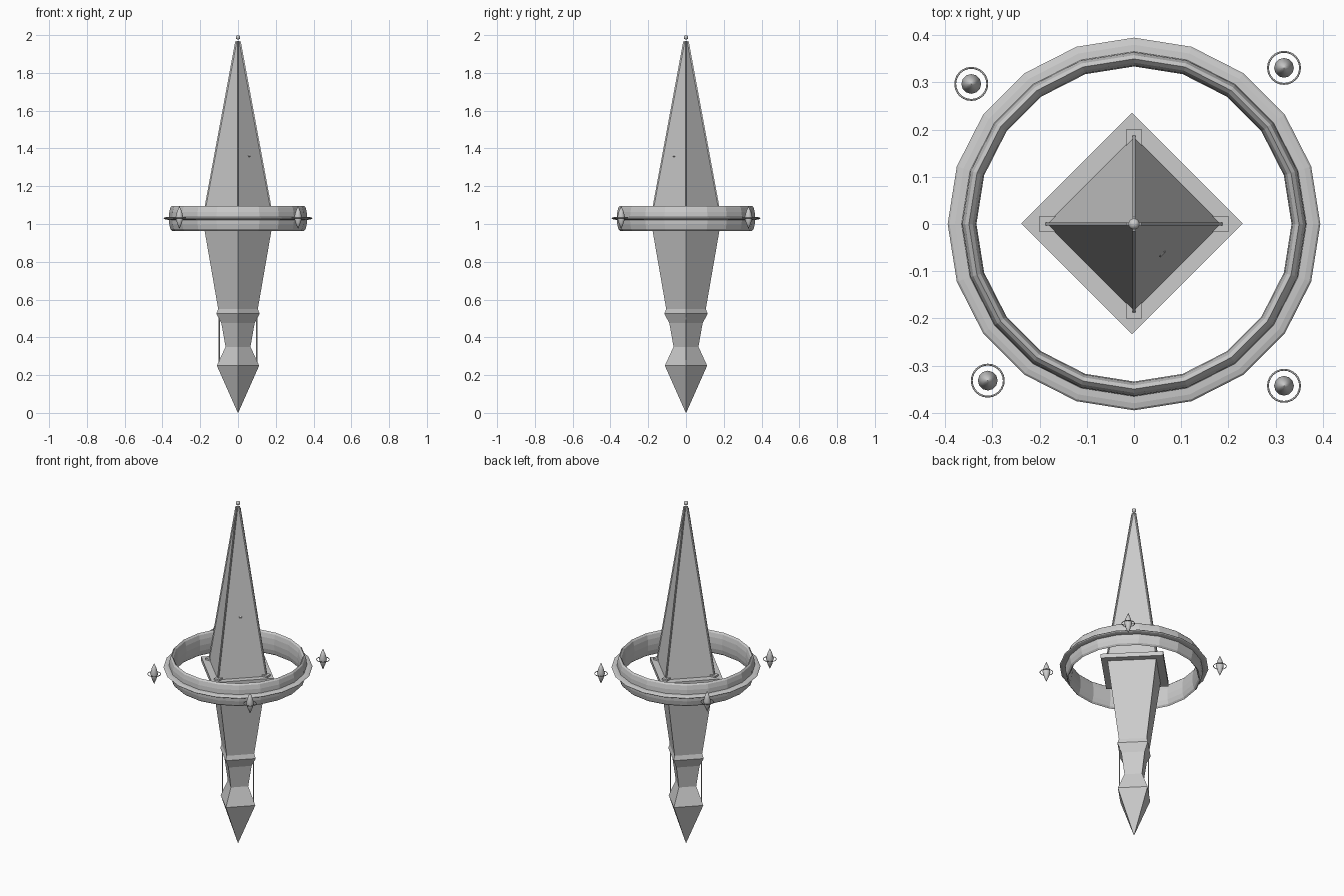
import bpy, bmesh, math
from mathutils import Vector

if "Cube" in bpy.data.objects:
    bpy.data.objects.remove(bpy.data.objects["Cube"])


def new_object(name, bm, smooth=False):
    bmesh.ops.recalc_face_normals(bm, faces=bm.faces[:])
    for f in bm.faces:
        f.smooth = smooth
    me = bpy.data.meshes.new(name)
    bm.to_mesh(me)
    bm.free()
    ob = bpy.data.objects.new(name, me)
    bpy.context.collection.objects.link(ob)
    return ob


def lathe(name, profile, sides, loc=(0, 0, 0), closed=False, smooth=False):
    """Spin (radius, z) points; first corner lies on +x."""
    bm = bmesh.new()
    rings = []
    for r, z in profile:
        rings.append([bm.verts.new((r * math.cos(math.tau * i / sides),
                                    r * math.sin(math.tau * i / sides), z))
                      for i in range(sides)])
    pairs = list(zip(rings, rings[1:]))
    if closed:
        pairs.append((rings[-1], rings[0]))
    for a, b in pairs:
        for i in range(sides):
            j = (i + 1) % sides
            bm.faces.new((a[i], a[j], b[j], b[i]))
    if not closed:
        bm.faces.new(rings[0])
        bm.faces.new(rings[-1])
    bmesh.ops.remove_doubles(bm, verts=bm.verts[:], dist=1e-5)
    ob = new_object(name, bm, smooth)
    ob.location = loc
    return ob


def ring(name, major, minor, half_height, sides, section, loc, smooth=False):
    pts = [(major + minor * math.cos(math.tau * k / section),
            half_height * math.sin(math.tau * k / section)) for k in range(section)]
    return lathe(name, pts, sides, loc, closed=True, smooth=smooth)


def box(name, center, size, angle=0):
    bm = bmesh.new()
    bmesh.ops.create_cube(bm, size=1)
    for v in bm.verts:
        v.co = Vector(v.co[i] * size[i] + center[i] for i in range(3))
    ob = new_object(name, bm)
    ob.rotation_euler.z = angle
    return ob


def strip(name, r0, z0, r1, z1, angle, w=0.003, out=0.004):
    """Thin rib following one corner of the spire."""
    bm = bmesh.new()
    a, b = [[bm.verts.new((r + dx, y, z)) for dx, y in
             ((-0.012, -w), (out, -w), (out, w), (-0.012, w))]
            for r, z in ((r0, z0), (r1, z1))]
    for i in range(4):
        j = (i + 1) % 4
        bm.faces.new((a[i], a[j], b[j], b[i]))
    bm.faces.new(a)
    bm.faces.new(b)
    new_object(name, bm).rotation_euler.z = angle


# Square-section spire, lower shaft and pointed foot
lathe("upper_spire", [(0.186, 1.02), (0.009, 1.968)], 4)
lathe("lower_shaft", [(0.183, 1.0), (0.105, 0.55)], 4)
lathe("collar_and_foot", [(0.105, 0.55), (0.115, 0.525), (0.088, 0.475), (0.066, 0.35),
                          (0.112, 0.25), (0.0008, 0.0)], 4)

# Square guard plate with corner blocks and ribs
lathe("guard_plate", [(0.235, 1.0), (0.235, 1.025)], 4, (-0.004, 0.001, 0))
for i in range(4):
    ang = i * math.pi / 2
    box("corner_block", (0.182, 0, 1.02), (0.036, 0.033, 0.03), ang)
    strip("spire_rib", 0.186, 1.02, 0.011, 1.965, ang)

# Finial bead and small face gem
bm = bmesh.new()
bmesh.ops.create_uvsphere(bm, u_segments=12, v_segments=8, radius=0.012)
new_object("finial_bead", bm, True).location = (0, 0, 1.988)
lathe("face_gem", [(0.0001, -0.015), (0.012, 0), (0.0001, 0.015)], 4, (0.056, -0.059, 1.36))

# Side rods at the waist
for s in (-1, 1):
    lathe("waist_rod", [(0.0035, 0.265), (0.0035, 0.515)], 8, (s * 0.1, 0, 0))

# Tall halo band with thin outer rim
ring("halo_band", 0.35, 0.016, 0.066, 20, 12, (0, 0, 1.03))
ring("halo_rim", 0.365, 0.03, 0.008, 20, 12, (0, 0, 1.03))

# Floating crystals, each with a fine ring
for x, y in ((-0.345, 0.297), (0.318, 0.331), (-0.31, -0.332), (0.318, -0.343)):
    lathe("floating_crystal", [(0.0005, -0.06), (0.013, -0.03), (0.021, 0), (0.013, 0.03),
                               (0.0005, 0.06)], 12, (x, y, 1.035), smooth=True)
    ring("crystal_ring", 0.034, 0.002, 0.002, 24, 6, (x, y, 1.032), smooth=True)
